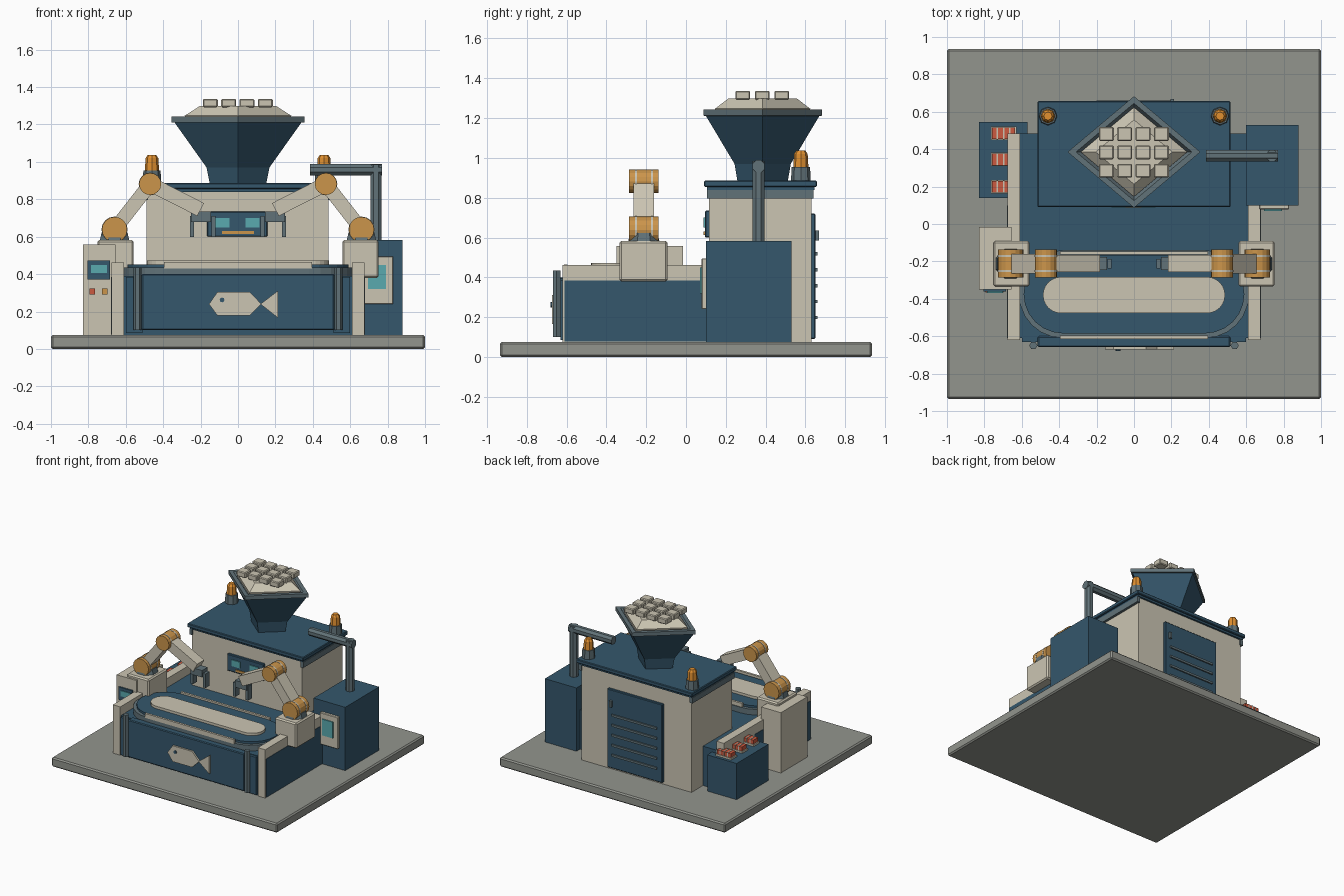
import bpy, bmesh, math
from mathutils import Vector, Matrix

if "Cube" in bpy.data.objects:
    bpy.data.objects.remove(bpy.data.objects["Cube"])

COL = {'blue': (.035, .095, .15), 'cream': (.60, .56, .45), 'steel': (.12, .17, .19), 'stone': (.29, .30, .27),
       'orange': (.60, .30, .07), 'lamp': (.75, .28, .03), 'teal': (.10, .40, .43), 'red': (.60, .10, .05)}
MATS = {}
for k, c in COL.items():
    MATS[k] = bpy.data.materials.new(k)
    MATS[k].diffuse_color = (*c, 1)


def finish(name, bm, col, bevel=0):
    bmesh.ops.recalc_face_normals(bm, faces=bm.faces)
    me = bpy.data.meshes.new(name)
    bm.to_mesh(me)
    bm.free()
    me.materials.append(MATS[col])
    ob = bpy.data.objects.new(name, me)
    bpy.context.collection.objects.link(ob)
    if bevel:
        m = ob.modifiers.new('bevel', 'BEVEL')
        m.width, m.segments = bevel, 1
    return ob


def box(name, col, x, y, z, bevel=0):
    """Box from (min, max) bounds."""
    bm = bmesh.new()
    bmesh.ops.create_cube(bm, size=1)
    for v in bm.verts:
        v.co = [sum(b) / 2 + c * (b[1] - b[0]) for c, b in zip(v.co, (x, y, z))]
    return finish(name, bm, col, bevel)


def sx(s, a, b):
    return tuple(sorted((s * a, s * b)))


def loft(name, col, rings, n, at=(0, 0, 0), ry=1, turn=0, axis='Z'):
    """Stack of n-sided rings (radius, height), capped at both ends."""
    bm = bmesh.new()
    loops = [[bm.verts.new((r * math.cos(turn + math.tau * i / n), ry * r * math.sin(turn + math.tau * i / n), z))
              for i in range(n)] for r, z in rings]
    for a, b in zip(loops, loops[1:]):
        for i in range(n):
            bm.faces.new((a[i], a[(i + 1) % n], b[(i + 1) % n], b[i]))
    bm.faces.new(loops[0])
    bm.faces.new(loops[-1])
    rot = {'Z': Matrix(), 'Y': Matrix.Rotation(math.pi / 2, 4, 'X'), 'X': Matrix.Rotation(math.pi / 2, 4, 'Y')}[axis]
    bm.transform(Matrix.Translation(at) @ rot)
    return finish(name, bm, col)


def prism(name, col, pts, lo, hi, up='z'):
    """Extruded outline, along z (plan points) or y (front points)."""
    bm = bmesh.new()
    f = (lambda p, h: (p[0], p[1], h)) if up == 'z' else (lambda p, h: (p[0], h, p[1]))
    a, b = [[bm.verts.new(f(p, h)) for p in pts] for h in (lo, hi)]
    bm.faces.new(a)
    bm.faces.new(b)
    for i in range(len(pts)):
        j = (i + 1) % len(pts)
        bm.faces.new((a[i], a[j], b[j], b[i]))
    return finish(name, bm, col)


def stadium(half, r, cy, n=12):
    return [(s * half + r * math.cos(t), cy + r * math.sin(t)) for s, t0 in ((1, -math.pi / 2), (-1, math.pi / 2))
            for t in (t0 + math.pi * i / n for i in range(n + 1))]


def link(name, col, p, q, w, y):
    """Bar in the xz plane between two joints."""
    p, q = Vector(p), Vector(q)
    d = (q - p).normalized() * w / 2
    n = Vector((-d.y, d.x))
    prism(name, col, [p + n, q + n, q - n, p - n], y[0], y[1], 'y')


# Ground slab, main body, side walls
box('base_slab', 'stone', (-1, 1), (-.935, .935), (0, .075), .01)
box('lower_body', 'blue', (-.61, .61), (-.61, .485), (.075, .39))
for s in (-1, 1):
    box('side_wall', 'cream', sx(s, .61, .675), (-.62, .485), (.075, .462))
    box('side_panel', 'blue', sx(s, .67, .678), (-.61, .10), (.077, .385))
    loft('front_column', 'steel', [(.022, .10), (.022, .435)], 6, (s * .538, -.65, 0))
    box('column_backing', 'blue', sx(s, .51, .60), (-.63, -.60), (.085, .385))

# Front panel with fish emblem
box('front_panel', 'blue', (-.515, .515), (-.658, -.6), (.10, .40), .006)
prism('fish_body', 'cream', [(-.155, .24), (-.11, .305), (.063, .305), (.125, .24), (.063, .178), (-.11, .178)], -.672, -.655, 'y')
prism('fish_tail', 'cream', [(.12, .24), (.215, .312), (.215, .165)], -.672, -.655, 'y')
loft('fish_eye', 'blue', [(.013, 0), (.013, .015)], 8, (-.085, -.665, .262), axis='Y')

# Oval conveyor
prism('conveyor_skirt', 'steel', stadium(.38, .235, -.375), .385, .435)
prism('conveyor_track', 'blue', stadium(.38, .21, -.375), .40, .452)
prism('conveyor_island', 'cream', stadium(.39, .097, -.38), .44, .472)
for y in (-.605, -.155):
    box('conveyor_guard', 'cream', (-.395, .395), (y - .009, y + .009), (.43, .465))

# Rear house with roof
box('house', 'cream', (-.49, .485), (.115, .63), (.075, .85))
for s in (-1, 1):
    box('eave_bar', 'steel', sx(s, .48, .505), (.105, .64), (.795, .84))
box('roof_underlay', 'blue', (-.50, .50), (.105, .645), (.84, .858))
box('roof', 'blue', (-.515, .515), (.09, .658), (.855, .886), .005)

# Face screen on the house front
box('face_screen', 'blue', (-.165, .158), (.095, .12), (.60, .735), .005)
for x in (-.083, .078):
    box('screen_eye', 'teal', (x - .037, x + .037), (.088, .10), (.65, .70))
box('screen_mouth', 'orange', (-.085, .085), (.088, .10), (.614, .63))

# Rear door with slats and handle
box('rear_door', 'blue', (-.245, .245), (.62, .65), (.09, .72), .005)
for i in range(5):
    box('door_slat', 'steel', (-.20, .20), (.645, .66), (.19 + .08 * i, .207 + .08 * i))
box('door_handle', 'steel', (.195, .215), (.645, .668), (.585, .635))

# Hopper with heap and cubes
C = (0, .385, 0)
loft('hopper', 'blue', [(.15, .88), (.168, .97), (.34, 1.212), (.31, 1.215), (.28, 1.19)], 4, C, .84)
loft('hopper_rim', 'steel', [(.31, 1.208), (.355, 1.212), (.355, 1.243), (.31, 1.243), (.285, 1.215)], 4, C, .84)
loft('heap', 'cream', [(.27, 1.19), (.285, 1.247), (.205, 1.298)], 4, C, .84)
for i in range(4):
    for j in range(3):
        x, y = -.148 + .098 * i, .285 + .098 * j
        box('heap_cube', 'cream', (x - .04, x + .04), (y - .037, y + .037), (1.292, 1.337), .006)

# Warning lamps
for s in (-1, 1):
    at = (s * .46, .577, 0)
    loft('lamp_base', 'steel', [(.05, .88), (.046, .955)], 8, at)
    loft('lamp', 'lamp', [(.038, .955), (.034, 1.02), (.022, 1.038)], 8, at)

# Tank on the right with display and pipe
box('tank', 'blue', (.60, .88), (.10, .53), (.075, .582))
box('tank_panel', 'cream', (.67, .83), (.078, .105), (.24, .495), .004)
box('tank_display', 'teal', (.695, .79), (.07, .082), (.32, .45))
loft('pipe_vertical', 'steel', [(.033, .575), (.033, .985)], 8, (.738, .365, 0), turn=math.pi / 8)
loft('pipe_horizontal', 'steel', [(.033, .385), (.033, .771)], 8, (0, .365, .958), turn=math.pi / 8, axis='X')

# Supply box on the left with striped trays
box('supply_box', 'blue', (-.83, -.57), (.14, .545), (.075, .365))
for y in (.20, .345, .485):
    box('tray', 'cream', (-.765, -.628), (y - .036, y + .036), (.36, .38))
    box('tray_goods', 'red', (-.758, -.635), (y - .031, y + .031), (.378, .412))
    for x in (-.73, -.697, -.664):
        box('goods_stripe', 'cream', (x - .004, x + .004), (y - .033, y + .033), (.378, .415))

# Control cabinet on the left
box('control_cabinet', 'cream', (-.83, -.655), (-.35, -.015), (.075, .558))
box('control_screen', 'blue', (-.805, -.685), (-.362, -.34), (.37, .472))
box('control_display', 'teal', (-.785, -.70), (-.368, -.355), (.405, .45))
for x, c in ((-.78, 'red'), (-.712, 'orange')):
    box('control_button', c, (x - .015, x + .015), (-.365, -.345), (.292, .322))

# Pair of robot arms
for s in (-1, 1):
    y = -.212
    box('arm_pedestal', 'cream', sx(s, .558, .752), (-.335, -.092), (.38, .582), .01)
    loft('arm_turntable', 'steel', [(.085, .58), (.075, .622)], 8, (s * .66, y, 0), turn=math.pi / 8)
    p, q, e = (s * .66, .638), (s * .47, .882), (s * .20, .745)
    link('upper_arm', 'cream', p, q, .075, (y - .052, y + .052))
    link('forearm', 'cream', q, e, .078, (y - .045, y + .045))
    for (x, z), r in ((p, .068), (q, .059)):
        loft('arm_joint', 'orange', [(r, -.075), (r, .075)], 16, (x, y, z), axis='Y')
        for o in (-.04, .04):
            loft('joint_band', 'cream', [(r + .002, o - .005), (r + .002, o + .005)], 16, (x, y, z), axis='Y')
    box('gripper_palm', 'steel', sx(s, .145, .25), (y - .035, y + .035), (.68, .735))
    for x in (.132, .245):
        box('gripper_finger', 'steel', sx(s, x - .011, x + .011), (y - .025, y + .025), (.598, .71))

for m in bpy.data.materials:
    if m.users and not m.is_grease_pencil:
        m.use_nodes = True
        m.node_tree.nodes["Principled BSDF"].inputs["Base Color"].default_value = m.diffuse_color
